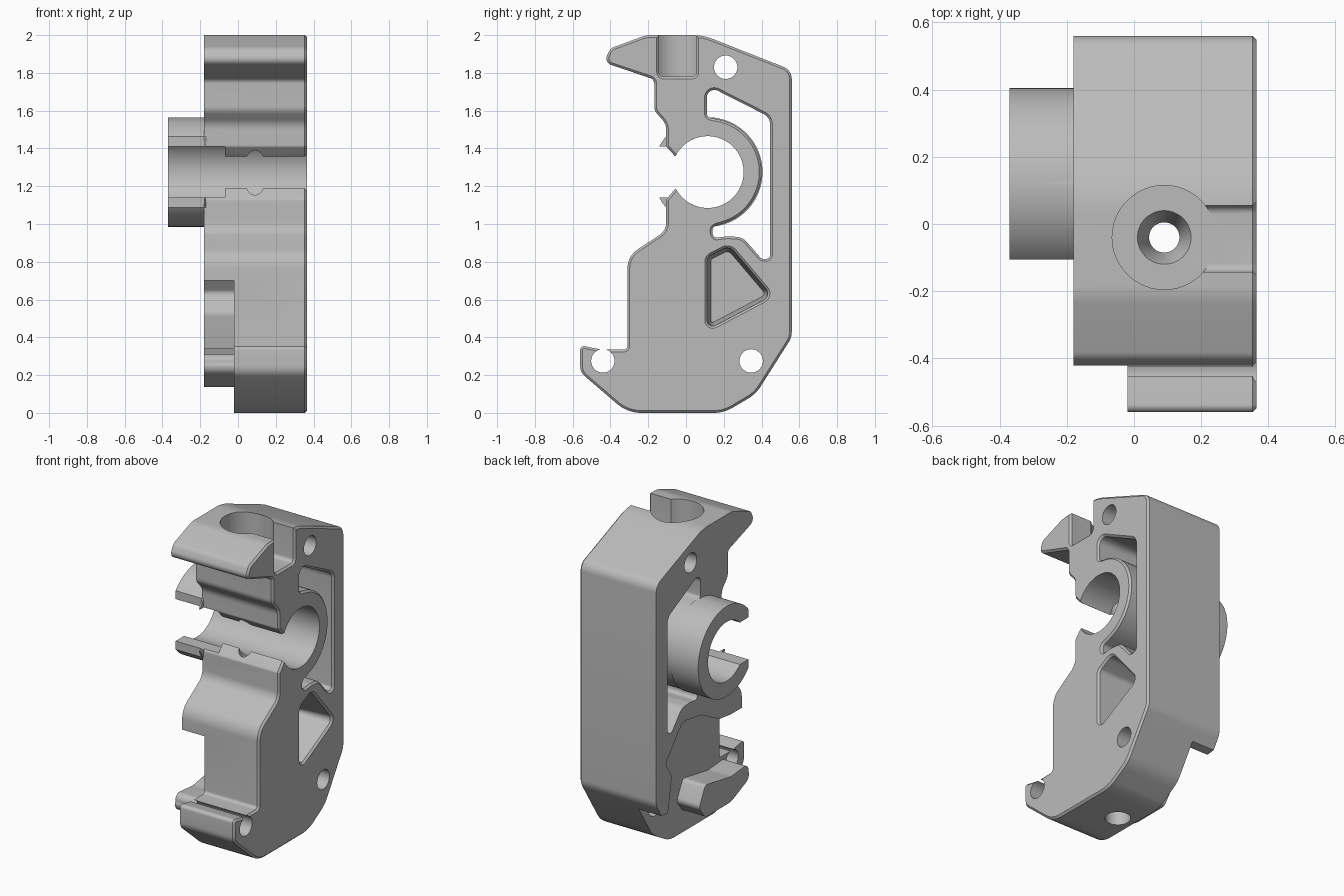
import bpy, bmesh, math
from mathutils import Vector

old = bpy.data.objects.get("Cube")
if old:
    bpy.data.objects.remove(old, do_unlink=True)

LEFT, RIGHT, CH = -0.18, 0.365, 0.012   # body faces and edge chamfer
STEP = -0.02                            # depth of the rear recess
BORE = Vector((0.115, 1.275))           # clamp bore centre in (y, z)
SCREW = (0.09, -0.04)                   # vertical screw axis in (x, y)

grey = bpy.data.materials.new("plain grey")
grey.use_nodes = True
grey.diffuse_color = (0.5, 0.5, 0.5, 1)
grey.node_tree.nodes["Principled BSDF"].inputs["Base Color"].default_value = (0.5, 0.5, 0.5, 1)


def rounded(corners, steps=7):
    """Turn (y, z, radius) corners into a filleted counter-clockwise polygon."""
    out, n = [], len(corners)
    for i, (y, z, r) in enumerate(corners):
        p = Vector((y, z))
        a, b = Vector(corners[i - 1][:2]) - p, Vector(corners[(i + 1) % n][:2]) - p
        half = a.angle(b) / 2
        if r == 0 or half > 1.55:
            out.append(p)
            continue
        t = min(r / math.tan(half), 0.49 * a.length, 0.49 * b.length)
        r = t * math.tan(half)
        a.normalize()
        b.normalize()
        mid = (a + b).normalized()
        centre = p + mid * (r / math.sin(half))
        sweep = math.pi / 2 - half
        side = Vector((-mid.y, mid.x))
        if side.dot(a) < 0:
            side = -side
        for k in range(steps + 1):
            ang = sweep * (1 - 2 * k / steps)
            out.append(centre + r * (side * math.sin(ang) - mid * math.cos(ang)))
    area = sum(out[i - 1].cross(out[i]) for i in range(len(out)))
    return out if area > 0 else out[::-1]


def grown(poly, d):
    """Offset a counter-clockwise polygon outwards by d."""
    out = []
    for i, p in enumerate(poly):
        e, f = (p - poly[i - 1]).normalized(), (poly[(i + 1) % len(poly)] - p).normalized()
        m, n = Vector((e.y, -e.x)), Vector((f.y, -f.x))
        out.append(p + d * (m + n) / (1 + m.dot(n)))
    return out


def make(name, bm):
    bmesh.ops.recalc_face_normals(bm, faces=bm.faces)
    mesh = bpy.data.meshes.new(name)
    bm.to_mesh(mesh)
    bm.free()
    mesh.materials.append(grey)
    ob = bpy.data.objects.new(name, mesh)
    bpy.context.collection.objects.link(ob)
    return ob


def prism(name, poly, sections):
    """Loft a (y, z) polygon along x through (x, offset) sections."""
    bm = bmesh.new()
    rings = [[bm.verts.new((x, p.x, p.y)) for p in grown(poly, d)] for x, d in sections]
    for lo, hi in zip(rings, rings[1:]):
        for i in range(len(lo)):
            bm.faces.new((lo[i - 1], lo[i], hi[i], hi[i - 1]))
    bm.faces.new(rings[0])
    bm.faces.new(rings[-1])
    return make(name, bm)


def rod(name, y, z, r, x0, x1, n=64):
    arc = [Vector((y + r * math.cos(k * math.tau / n), z + r * math.sin(k * math.tau / n)))
           for k in range(n)]
    return prism(name, arc, [(x0, 0), (x1, 0)])


def upright(name, r0, r1, z0, z1):
    """Vertical cylinder or cone on the screw axis."""
    bm = bmesh.new()
    bmesh.ops.create_cone(bm, cap_ends=True, segments=48, radius1=r0, radius2=r1, depth=z1 - z0)
    bmesh.ops.translate(bm, verts=bm.verts, vec=(*SCREW, (z0 + z1) / 2))
    return make(name, bm)


def box(name, x0, x1, y0, y1, z0, z1):
    corners = [Vector(c) for c in ((y0, z0), (y1, z0), (y1, z1), (y0, z1))]
    return prism(name, corners, [(x0, 0), (x1, 0)])


def combine(body, other, op="DIFFERENCE"):
    other.hide_render = True
    mod = body.modifiers.new(other.name, 'BOOLEAN')
    mod.operation, mod.object, mod.solver = op, other, 'EXACT'
    bpy.context.view_layer.objects.active = body
    bpy.ops.object.modifier_apply(modifier=mod.name)
    bpy.data.objects.remove(other, do_unlink=True)


FLARE = [(RIGHT - CH, 0), (RIGHT + 0.004, CH + 0.004)]   # chamfered mouth of a pocket

# Main body: foot, front wall, two jaws, hook, sloped top, back wall
body = prism("clamp_body", rounded([
    (-0.31, 0, .2), (0.2, 0, .2), (0.37, 0.1, .2), (0.56, 0.4, .1),
    (0.56, 1.815, .07), (0.09, 2, .3), (-0.21, 2, .15), (-0.4, 1.93, .05),
    (-0.435, 1.855, .04), (-0.168, 1.765, .03), (-0.168, 1.6, .06), (-0.105, 1.53, .08),
    (-0.105, 1.41, .02), (-0.05, 1.35, .015), (0.03, 1.43, 0), (0.1, 1.275, 0),
    (0.03, 1.12, 0), (-0.05, 1.195, .015), (-0.105, 1.13, .02), (-0.105, 0.965, .08),
    (-0.31, 0.83, .12), (-0.31, 0.335, .02), (-0.45, 0.335, .1), (-0.56, 0.358, .02),
    (-0.56, 0.215, .07)]),
    [(LEFT, 0), (RIGHT - CH, 0), (RIGHT, -CH)])

# Through slot that wraps around the clamp ring
wrap = [(BORE.x + .285 * math.cos(math.radians(a)), BORE.y + .285 * math.sin(math.radians(a)), 0)
        for a in range(-72, 85, 6)]
slot = rounded([(0.11, 1.735, .04), (0.445, 1.565, .06), (0.445, 0.815, .03), (0.4, 0.815, .03),
                (0.3, 0.93, .08), (0.22, 0.935, .05), (0.14, 0.925, .025), (0.14, 0.985, .025)]
               + wrap + [(0.11, 1.568, .03)])
combine(body, prism("slot_cutter", slot, [(-0.4, 0)] + FLARE))

# Tapered blind pocket
pocket = rounded([(0.112, 0.825, .04), (0.23, 0.885, .05), (0.455, 0.62, .04), (0.112, 0.44, .03)])
combine(body, prism("pocket_cutter", pocket, [(0.06, -0.02)] + FLARE))

# Stepped recess on the far side
recess = rounded([(-0.8, 0.7, 0), (-0.2, 0.7, .05), (-0.08, 0.715, .05), (0.1, 0.81, .08),
                  (0.29, 0.84, .05), (0.465, 0.635, .03), (0.4, 0.53, .05), (0.44, 0.31, .02),
                  (0.54, 0.32, 0), (0.8, 0.32, 0), (0.8, -0.3, 0), (-0.8, -0.3, 0)])
combine(body, prism("recess_cutter", recess, [(-0.5, 0), (STEP, 0)]))

# Foot pad inside the recess
pad = rounded([(-0.39, 0.22, .05), (-0.37, 0.315, .04), (-0.2, 0.3, .1), (0.06, 0.345, .03),
               (0.125, 0.22, .04), (0.06, 0.137, .04), (-0.2, 0.137, .15)])
combine(body, prism("foot_pad", pad, [(LEFT, 0), (0.0, 0)]), "UNION")

# Open clamp ring and its bore
combine(body, rod("clamp_ring", *BORE, 0.29, -0.37, LEFT + 0.01, 96), "UNION")
combine(body, rod("bore_cutter", *BORE, 0.19, -0.6, 0.6, 96))
combine(body, box("mouth_cutter", -0.6, -0.07, -0.5, 0.1, 1.14, 1.41))
combine(body, box("ring_tip_cutter", -0.6, LEFT, -0.5, -0.105, 0.9, 1.7))

# Cross holes
for y, z in ((0.21, 1.83), (-0.44, 0.275), (0.345, 0.275)):
    combine(body, rod("cross_hole_cutter", y, z, 0.062, -0.6, 0.6, 40))

# Screw seat: counterbore, side access, countersink and long hole
combine(body, upright("seat_cutter", 0.155, 0.155, 1.78, 2.2))
access = rounded([(-0.143, 1.78, .025), (0.055, 1.78, .025), (0.055, 2.2, 0), (-0.143, 2.2, 0)])
combine(body, prism("access_cutter", access, [(SCREW[0], 0)] + FLARE))
combine(body, upright("countersink_cutter", 0.045, 0.082, 1.70, 1.785))
combine(body, upright("screw_hole_cutter", 0.045, 0.045, -0.2, 1.9))
combine(body, upright("lower_hole_cutter", 0.075, 0.075, -0.2, 0.15))

# Smooth shading with crisp edges
bpy.ops.object.select_all(action='DESELECT')
body.select_set(True)
bpy.context.view_layer.objects.active = body
bpy.ops.object.shade_smooth_by_angle(angle=math.radians(30))
